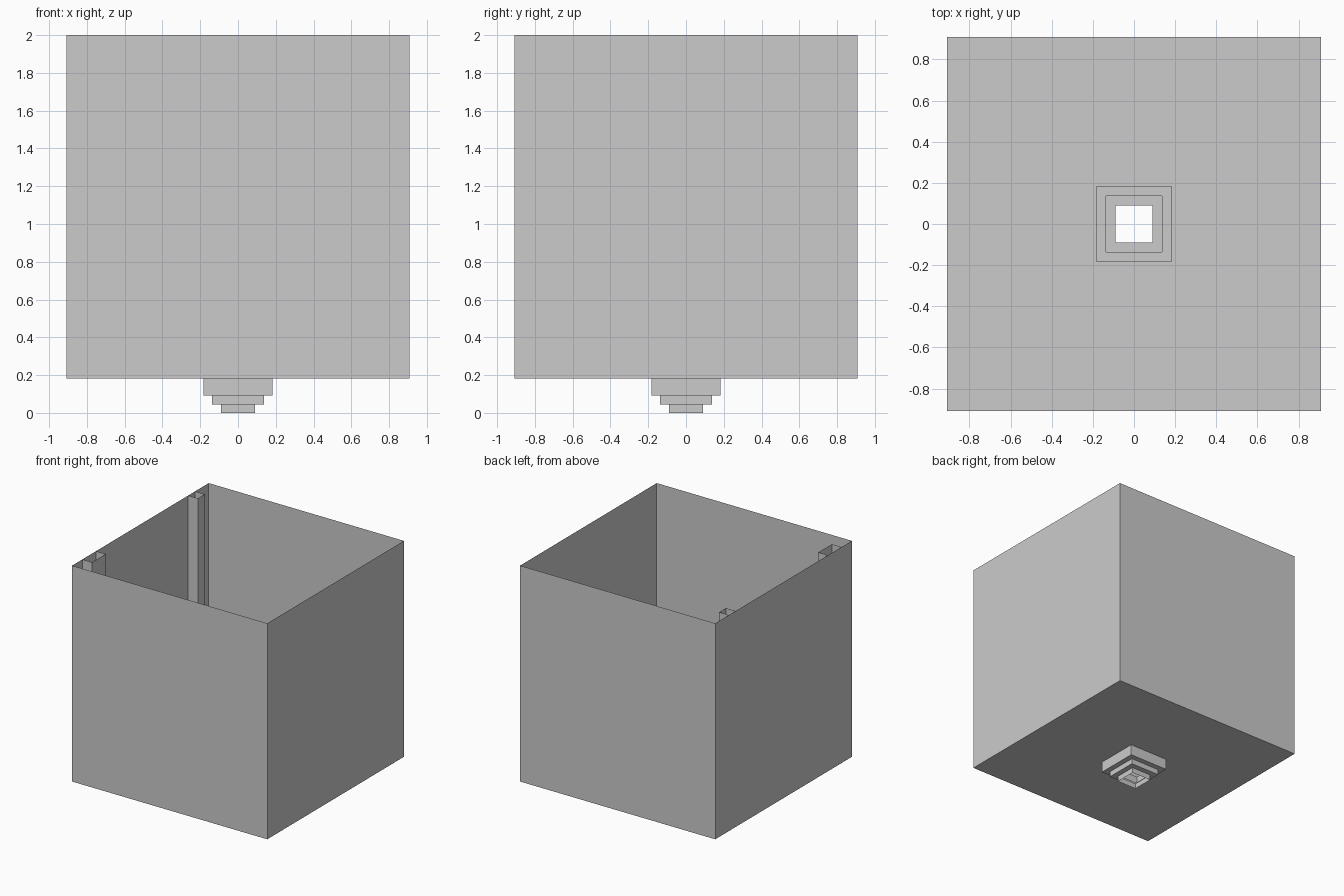
import bpy, bmesh

if "Cube" in bpy.data.objects:
    bpy.data.objects.remove(bpy.data.objects["Cube"])

U = 1 / 11  # module: the body is 20 x 20 x 20 modules


def make_object(name, bm):
    mesh = bpy.data.meshes.new(name)
    bm.to_mesh(mesh)
    bm.free()
    obj = bpy.data.objects.new(name, mesh)
    bpy.context.collection.objects.link(obj)
    return obj


def square_shell(name, profile):
    """Thin open shell through square rings given as (half width, z) in modules."""
    bm = bmesh.new()
    rings = [[bm.verts.new((sx * h * U, sy * h * U, z * U))
              for sx, sy in ((-1, -1), (1, -1), (1, 1), (-1, 1))]
             for h, z in profile]
    for low, high in zip(rings, rings[1:]):
        for i in range(4):
            j = (i + 1) % 4
            bm.faces.new((low[i], low[j], high[j], high[i]))
    return make_object(name, bm)


def wall_channel(name, y0, y1):
    """Three-sided open channel standing against the inside of the left wall."""
    bm = bmesh.new()
    path = [(-10, y0), (-9, y0), (-9, y1), (-10, y1)]
    cols = [[bm.verts.new((x * U, y * U, z * U)) for z in (2, 22)] for x, y in path]
    for a, b in zip(cols, cols[1:]):
        bm.faces.new((a[0], b[0], b[1], a[1]))
    return make_object(name, bm)


# Open-topped box with a square hole in its floor
square_shell("box_body", [(2, 2), (10, 2), (10, 22)])

# Stepped square outlet below the floor, open at the bottom
square_shell("stepped_outlet", [(1, 0), (1, 0.5), (1.5, 0.5), (1.5, 1), (2, 1), (2, 2)])

# Narrow and wide vertical channels on the left wall
wall_channel("narrow_channel", 7, 8)
wall_channel("wide_channel", -8.5, -6.5)
